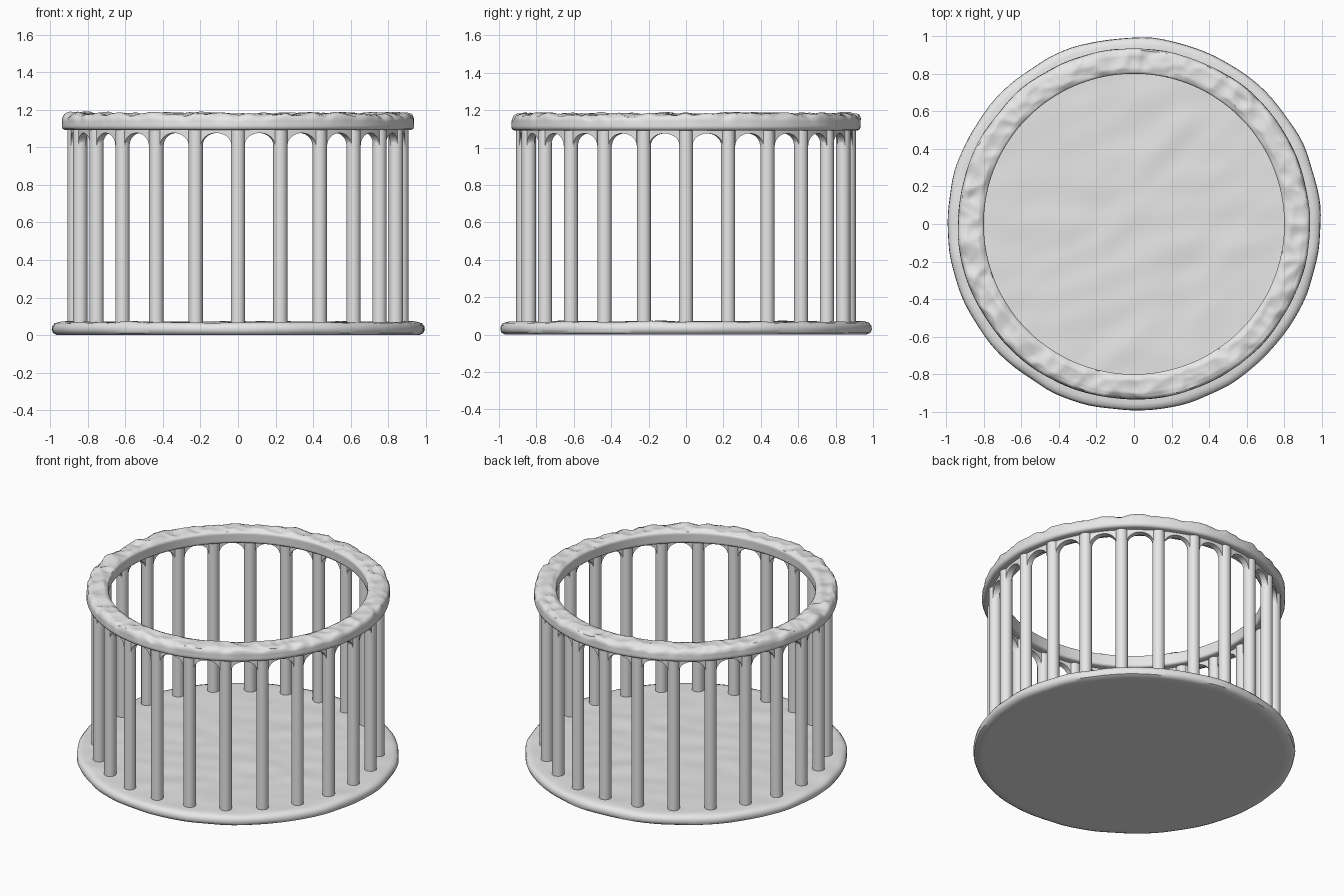
import bpy, bmesh, math
from mathutils import Vector, noise

if "Cube" in bpy.data.objects:
    bpy.data.objects.remove(bpy.data.objects["Cube"], do_unlink=True)

COUNT = 24          # columns around the circle
RADIUS = 0.87       # column circle
COL_R = 0.038       # column thickness

stone = bpy.data.materials.new("grey_stone")
stone.use_nodes = True
grey = (0.8, 0.8, 0.8, 1)
stone.diffuse_color = grey
stone.node_tree.nodes["Principled BSDF"].inputs["Base Color"].default_value = grey


def finish(bm, name, angle=40):
    bmesh.ops.remove_doubles(bm, verts=bm.verts, dist=1e-5)
    bmesh.ops.recalc_face_normals(bm, faces=bm.faces)
    mesh = bpy.data.meshes.new(name)
    bm.to_mesh(mesh)
    bm.free()
    mesh.materials.append(stone)
    ob = bpy.data.objects.new(name, mesh)
    bpy.context.collection.objects.link(ob)
    bpy.ops.object.select_all(action='DESELECT')
    ob.select_set(True)
    bpy.context.view_layer.objects.active = ob
    bpy.ops.object.shade_smooth_by_angle(angle=math.radians(angle))
    return ob


def refine(points, step, closed):
    """Split the profile's edges into short pieces."""
    out = []
    ends = points[1:] + points[:1] if closed else points[1:]
    for a, b in zip(points, ends):
        a, b = Vector(a), Vector(b)
        n = max(1, round((b - a).length / step))
        out += [a.lerp(b, i / n) for i in range(n)]
    return out if closed else out + [Vector(points[-1])]


def lathe(profile, segments, closed):
    bm = bmesh.new()
    rows = []
    for s in range(segments):
        a = math.tau * s / segments
        rows.append([bm.verts.new((r * math.cos(a), r * math.sin(a), z)) for r, z in profile])
    n = len(profile)
    for s in range(segments):
        p, q = rows[s], rows[(s + 1) % segments]
        for i in range(n if closed else n - 1):
            j = (i + 1) % n
            bm.faces.new((p[i], q[i], q[j], p[j]))
    bmesh.ops.remove_doubles(bm, verts=bm.verts, dist=1e-5)
    return bm


def ramp(v, lo, hi):
    return min(1, max(0, (v - lo) / (hi - lo)))


# Base: round slab with a soft, worn edge and a gently uneven floor
edge = [(0, 0), (0.965, 0), (0.985, 0.01), (0.993, 0.028), (0.99, 0.048),
        (0.978, 0.062), (0.955, 0.069), (0, 0.069)]
bm = lathe(refine(edge, 0.04, False), 128, False)
for v in bm.verts:
    p = v.co.copy()
    up = ramp(p.z, 0.03, 0.069)
    rim = ramp(p.xy.length, 0.9, 0.96)
    v.co.z += up * 0.008 * noise.noise(Vector((p.x * 4 + p.y, p.y * 7 - p.x * 3, 3)))
    v.co.xy *= 1 + rim * 0.009 * noise.noise(p * 5)
finish(bm, "base_slab")

# Columns
for i in range(COUNT):
    a = math.tau * i / COUNT
    bm = bmesh.new()
    bmesh.ops.create_cone(bm, cap_ends=True, segments=24, radius1=COL_R,
                          radius2=COL_R, depth=1.06)
    bmesh.ops.translate(bm, verts=bm.verts,
                        vec=(RADIUS * math.cos(a), RADIUS * math.sin(a), 0.58))
    finish(bm, f"column_{i + 1:02d}")

# Arches: curved plates between neighbouring columns, under the top ring
STEPS = 20
half_gap = math.pi / COUNT - 0.9 * COL_R / RADIUS
for i in range(COUNT):
    mid = math.tau * (i + 0.5) / COUNT
    bm = bmesh.new()
    loops = []
    for s in range(STEPS + 1):
        t = -math.cos(math.pi * s / STEPS)
        a = mid + t * half_gap
        low = 1.01 + 0.066 * math.sqrt(max(0, 1 - t * t))
        loops.append([bm.verts.new((r * math.cos(a), r * math.sin(a), z))
                      for r, z in ((0.85, low), (0.89, low), (0.89, 1.11), (0.85, 1.11))])
    for p, q in zip(loops, loops[1:]):
        for k in range(4):
            m = (k + 1) % 4
            bm.faces.new((p[k], q[k], q[m], p[m]))
    bm.faces.new(loops[0])
    bm.faces.new(loops[-1])
    finish(bm, f"arch_{i + 1:02d}")

# Top ring: smooth inside wall, with scooped chisel marks on the upper side
section = [(0.812, 1.092), (0.803, 1.1), (0.8, 1.162), (0.805, 1.17), (0.83, 1.178),
           (0.9, 1.178), (0.924, 1.168), (0.934, 1.15), (0.936, 1.11),
           (0.931, 1.098), (0.92, 1.092)]
bm = lathe(refine(section, 0.01, True), 400, True)
for v in bm.verts:
    p = v.co.copy()
    r = p.xy.length
    chip = ramp(p.z, 1.12, 1.172) * ramp(r, 0.803, 0.83)
    bend = Vector((noise.noise(p * 9), noise.noise(p * 9 + Vector((5, 5, 5))), 0)) * 0.03
    dist = noise.voronoi((p + bend) * 11)[0]
    scoop = min(0.8, dist[0]) - 0.45
    v.co.z += chip * (0.028 * scoop + 0.008 * noise.noise(p * 6))
    outer = ramp(r, 0.88, 0.93)
    v.co.xy *= 1 + outer * (0.012 * chip * scoop + 0.006 * noise.noise(p * 5))
finish(bm, "top_ring", 50)
